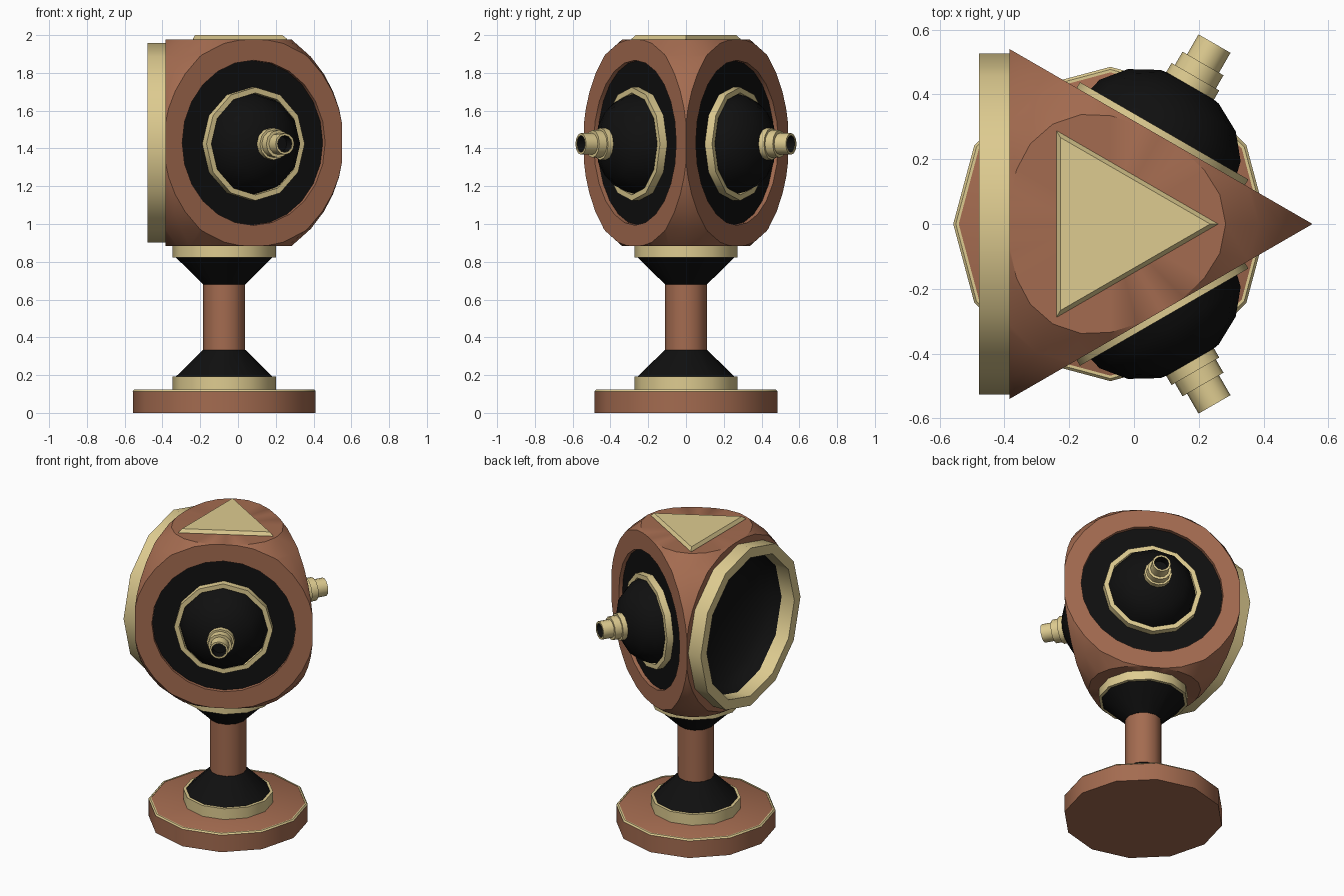
import bpy, bmesh
from math import cos, sin, pi, radians, sqrt, atan2
from mathutils import Vector, Matrix

if "Cube" in bpy.data.objects:
    bpy.data.objects.remove(bpy.data.objects["Cube"])

AX, CZ = -0.073, 1.43          # vertical axis position, head centre height
EYE_Z = 1.424                  # height of the eye ring and nozzle axis
R, RZ, D, H = 0.632, 0.662, 0.314, 0.547   # head radii, side-plane and cap distances
DISH = 0.2                     # depth of the hollow lens


def material(name, rgb):
    m = bpy.data.materials.new(name)
    m.diffuse_color = (*rgb, 1)
    m.use_nodes = True
    m.node_tree.nodes["Principled BSDF"].inputs["Base Color"].default_value = m.diffuse_color
    return m


COPPER = material("copper_brown", (0.37, 0.148, 0.08))
BRASS = material("pale_brass", (0.73, 0.6, 0.28))
BLACK = material("black", (0.005, 0.005, 0.005))


def finish(name, bm, mat, matrix, smooth=True):
    bmesh.ops.remove_doubles(bm, verts=bm.verts, dist=1e-5)
    bmesh.ops.recalc_face_normals(bm, faces=bm.faces)
    me = bpy.data.meshes.new(name)
    bm.to_mesh(me)
    bm.free()
    ob = bpy.data.objects.new(name, me)
    bpy.context.collection.objects.link(ob)
    ob.matrix_world = matrix
    me.materials.append(mat)
    if smooth:
        shade(ob)
    return ob


def activate(ob):
    bpy.ops.object.select_all(action='DESELECT')
    ob.select_set(True)
    bpy.context.view_layer.objects.active = ob


def shade(ob):
    activate(ob)
    bpy.ops.object.shade_smooth_by_angle(angle=radians(38))


def lathe_mesh(profile, n=12, closed=False):
    """Revolve (radius, height) points around local z."""
    bm = bmesh.new()
    rings = [[bm.verts.new((r * cos(2 * pi * i / n), r * sin(2 * pi * i / n), h))
              for i in range(n)] if r > 0 else [bm.verts.new((0, 0, h))] * n
             for r, h in profile]
    pairs = list(zip(rings, rings[1:])) + ([(rings[-1], rings[0])] if closed else [])
    for a, b in pairs:
        for i in range(n):
            j = (i + 1) % n
            bm.faces.new(list(dict.fromkeys((a[i], a[j], b[j], b[i]))))
    return bm


def lathe(name, profile, mat, matrix, n=12, closed=False, smooth=True):
    return finish(name, lathe_mesh(profile, n, closed), mat, matrix, smooth)


def side_frame(deg, z=CZ):
    """Local z points out of a head side, local x points up."""
    out, up = Vector((cos(radians(deg)), sin(radians(deg)), 0)), Vector((0, 0, 1))
    m = Matrix((up, out.cross(up), out)).transposed().to_4x4()
    m.translation = (AX, 0, z)
    return m


STAND = Matrix.Translation((AX, 0, 0))
HEAD = Matrix.Translation((AX, 0, CZ))

# Stand: base, rim, collars, cones, column
lathe("base", [(0, 0), (0.484, 0), (0.484, 0.115), (0.475, 0.12), (0, 0.12)], COPPER, STAND)
lathe("base_rim", [(0.468, 0.11), (0.485, 0.114), (0.477, 0.123), (0.468, 0.123)], BRASS, STAND, closed=True)
lathe("column", [(0, 0.3), (0.111, 0.3), (0.111, 0.72), (0, 0.72)], COPPER, STAND)
for part, z0, s in (("lower", 0.0, 1), ("upper", 1.015, -1)):
    lathe(part + "_collar", [(0, z0 + s * 0.115), (0.273, z0 + s * 0.115),
          (0.273, z0 + s * 0.192), (0, z0 + s * 0.192)], BRASS, STAND)
    lathe(part + "_cone", [(0, z0 + s * 0.19), (0.255, z0 + s * 0.193),
          (0.112, z0 + s * 0.334), (0, z0 + s * 0.334)], BLACK, STAND)

# Head: rounded body, slightly three-lobed towards its ends, sliced flat on three sides
ts = [-H + 2 * H * k / 12 for k in range(13)]
prof = [(0, -H)] + [(R * sqrt(1 - (t / RZ) ** 2), t) for t in ts] + [(0, H)]
bm = lathe_mesh(prof, 24)
for v in bm.verts:
    r = v.co.xy.length
    if r > 0.01:
        lobe = 0.0215 * (1 - cos(3 * atan2(v.co.y, v.co.x))) * (abs(v.co.z) / H) ** 4
        v.co.xy *= (r - lobe) / r
for a in (60, 180, 300):
    no = Vector((cos(radians(a)), sin(radians(a)), 0))
    bmesh.ops.bisect_plane(bm, geom=bm.verts[:] + bm.edges[:] + bm.faces[:], dist=1e-5,
                           plane_co=no * (D - 0.002), plane_no=no, clear_outer=True)
    bmesh.ops.holes_fill(bm, edges=[e for e in bm.edges if e.is_boundary], sides=0)
head = finish("head", bm, COPPER, HEAD, smooth=False)


def dish_profile(r, d):
    return [(0, D - d)] + [(r * sin(k * pi / 12), D - d * cos(k * pi / 12)) for k in range(1, 7)]


# Shallow round recesses in the two eye sides, deep hollow in the lens side
flat_cut = [(0, D - 0.03), (0.437, D - 0.03), (0.437, 0.6), (0, 0.6)]
dish_cut = dish_profile(0.465, DISH + 0.004) + [(0.465, 0.6), (0, 0.6)]
for a, cut, n in ((60, flat_cut, 24), (300, flat_cut, 24), (180, dish_cut, 12)):
    cutter = lathe("recess_cutter", cut, BLACK, side_frame(a), n, smooth=False)
    cutter.hide_render = True
    mod = head.modifiers.new("recess", 'BOOLEAN')
    mod.operation, mod.solver, mod.object = 'DIFFERENCE', 'EXACT', cutter
    activate(head)
    bpy.ops.object.modifier_apply(modifier=mod.name)
    bpy.data.objects.remove(cutter)
shade(head)

# Eye sides: black plate, ring, dome and stepped hollow nozzle
dome = [(0.272 * cos(k * pi / 8), D - 0.03 + 0.222 * sin(k * pi / 8)) for k in range(4)] + [(0, D + 0.192)]
for side, a in (("front", 300), ("rear", 60)):
    f = side_frame(a, EYE_Z)
    lathe(side + "_eye_plate", [(0, D - 0.035), (0.436, D - 0.035), (0.436, D - 0.026), (0, D - 0.026)],
          BLACK, side_frame(a), 24)
    lathe(side + "_eye_ring", [(0.3, D - 0.03), (0.3, D + 0.018), (0.27, D + 0.018), (0.27, D - 0.03)],
          BRASS, f, closed=True)
    lathe(side + "_eye_dome", dome, BLACK, f)
    lathe(side + "_nozzle", [(0, 0.46), (0.085, 0.46), (0.085, 0.525), (0.073, 0.525), (0.073, 0.572),
          (0.057, 0.572), (0.057, 0.643), (0.045, 0.643), (0.045, 0.58), (0, 0.58)], BRASS, f)
    lathe(side + "_nozzle_bore", [(0.0445, 0.641), (0.0445, 0.585), (0, 0.585)], BLACK, f)

# Large ring and hollow black lens on the remaining side
back = side_frame(180)
lathe("lens_ring", [(0.527, D - 0.01), (0.527, 0.405), (0.462, 0.405), (0.462, D - 0.01)],
      BRASS, back, closed=True)
lathe("lens", dish_profile(0.463, DISH), BLACK, back)

# Bevelled triangular plate on top
lathe("top_triangle", [(0, H - 0.01), (0.333, H - 0.01), (0.333, H + 0.003), (0.308, H + 0.023), (0, H + 0.023)],
      BRASS, HEAD, 3, smooth=False)
